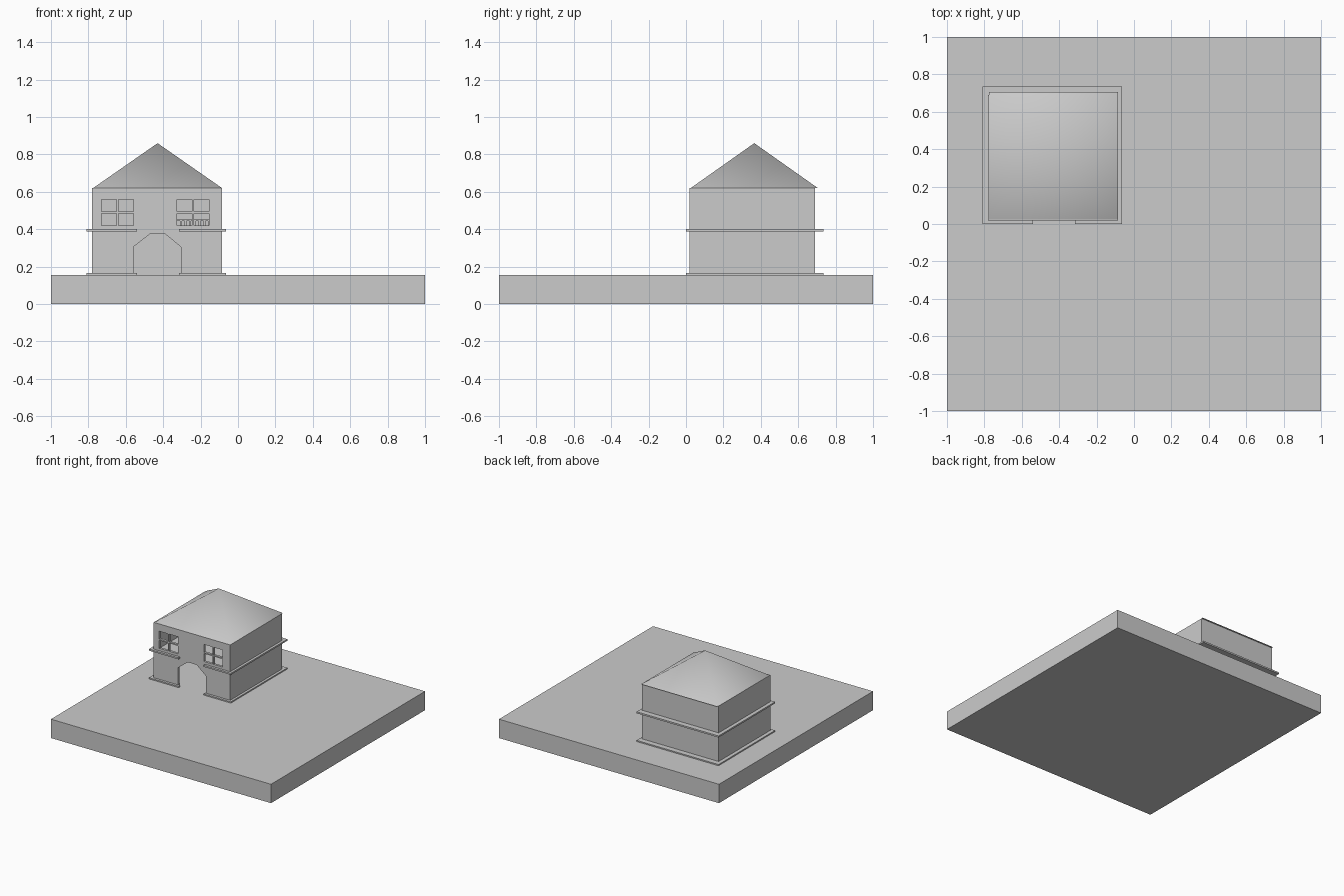
import bpy, bmesh

if "Cube" in bpy.data.objects:
    bpy.data.objects.remove(bpy.data.objects["Cube"])

X0, X1, Y0, Y1 = -0.78, -0.085, 0.02, 0.69   # house footprint
GROUND, EAVE, APEX = 0.155, 0.62, 0.86
T = 0.02                                      # wall thickness


def mesh_object(name, bm):
    bmesh.ops.recalc_face_normals(bm, faces=bm.faces)
    me = bpy.data.meshes.new(name)
    bm.to_mesh(me)
    bm.free()
    ob = bpy.data.objects.new(name, me)
    bpy.context.collection.objects.link(ob)
    return ob


def add_box(bm, x0, x1, y0, y1, z0, z1):
    vs = bmesh.ops.create_cube(bm, size=1)["verts"]
    bmesh.ops.scale(bm, verts=vs, vec=(x1 - x0, y1 - y0, z1 - z0))
    bmesh.ops.translate(bm, verts=vs, vec=((x0 + x1) / 2, (y0 + y1) / 2, (z0 + z1) / 2))


def boxes(name, *specs):
    bm = bmesh.new()
    for s in specs:
        add_box(bm, *s)
    return mesh_object(name, bm)


# ground slab
boxes("base_slab", (-1, 1, -1, 1, 0, GROUND))

# side and back walls, upper floor
boxes("left_wall", (X0, X0 + T, Y0 + T, Y1, GROUND, EAVE))
boxes("right_wall", (X1 - T, X1, Y0 + T, Y1, GROUND, EAVE))
boxes("back_wall", (X0 + T, X1 - T, Y1 - T, Y1, GROUND, EAVE))
boxes("upper_floor", (X0 + T, X1 - T, Y0 + T, Y1 - T, 0.375, 0.395))

# front wall with doorway (chamfered top corners) and window panes cut out
front = boxes("front_wall", (X0, X1, Y0, Y0 + T, GROUND, EAVE))
bm = bmesh.new()
profile = [(-0.56, 0.1), (-0.56, 0.305), (-0.47, 0.375), (-0.39, 0.375), (-0.305, 0.305), (-0.305, 0.1)]
face = bm.faces.new([bm.verts.new((x, -0.1, z)) for x, z in profile])
ext = bmesh.ops.extrude_face_region(bm, geom=[face])["geom"]
bmesh.ops.translate(bm, verts=[v for v in ext if isinstance(v, bmesh.types.BMVert)], vec=(0, 0.3, 0))
for wx in (-0.73, -0.325):
    for dx in (0, 0.09):
        for z0, z1 in ((0.42, 0.485), (0.495, 0.56)):
            add_box(bm, wx + dx, wx + dx + 0.08, -0.1, 0.2, z0, z1)
cutter = mesh_object("front_opening_cutter", bm)
cutter.hide_render = True
cutter.hide_viewport = True
mod = front.modifiers.new("openings", "BOOLEAN")
mod.object = cutter
mod.solver = "EXACT"

# trim bands around the house, open in front of the door
for name, z0, z1 in (("lower_trim", GROUND, 0.165), ("upper_trim", 0.387, 0.4)):
    boxes(name,
          (-0.81, X0, 0, 0.735, z0, z1), (X1, -0.065, 0, 0.735, z0, z1),
          (X0, X1, Y1, 0.735, z0, z1),
          (X0, -0.54, 0, Y0, z0, z1), (-0.315, X1, 0, Y0, z0, z1))

# stair railing inside, seen through the right window
rail = [(-0.335 + i * 0.025, -0.325 + i * 0.025, 0.36, 0.37, 0.395, 0.445) for i in range(9)]
boxes("inner_railing", (-0.335, X1 - T, 0.355, 0.375, 0.445, 0.455), *rail)

# hipped roof
bm = bmesh.new()
corners = [bm.verts.new((x, y, EAVE)) for x, y in ((-0.775, 0.025), (-0.085, 0.025), (-0.085, 0.705), (-0.775, 0.705))]
top = bm.verts.new((-0.43, 0.365, APEX))
bm.faces.new(corners)
for i in range(4):
    bm.faces.new((corners[i], corners[(i + 1) % 4], top))
for f in bm.faces:
    f.smooth = len(f.verts) == 3
for e in bm.edges:
    e.smooth = top in e.verts
mesh_object("roof", bm)
